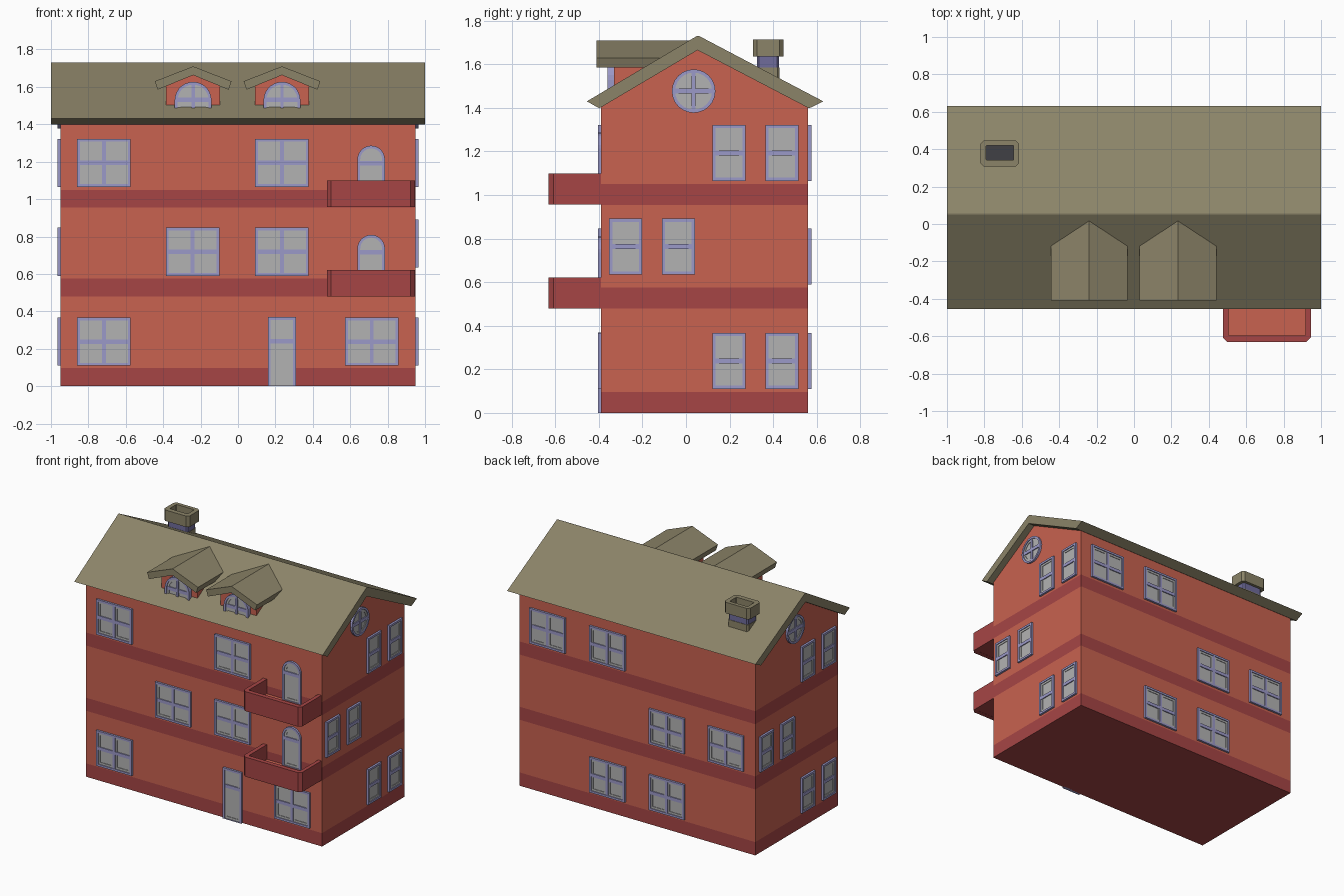
import bpy, bmesh, math
from mathutils import Matrix, Vector

if "Cube" in bpy.data.objects:
    bpy.data.objects.remove(bpy.data.objects["Cube"])


def material(name, rgb):
    m = bpy.data.materials.new(name)
    m.diffuse_color = (*rgb, 1)
    m.use_nodes = True
    m.node_tree.nodes["Principled BSDF"].inputs["Base Color"].default_value = m.diffuse_color
    return m


WALL = material("wall_red", (0.58, 0.122, 0.08))
BAND = material("band_red", (0.38, 0.06, 0.06))
ROOF = material("roof_olive", (0.26, 0.23, 0.14))
TRIM = material("trim_lavender", (0.33, 0.32, 0.58))
GLASS = material("pane_grey", (0.45, 0.45, 0.45))
DARK = material("flue_dark", (0.05, 0.05, 0.06))
MUNTIN = material("chimney_blue", (0.16, 0.15, 0.33))

UP = Matrix.Identity(4)                                # plan outline, extruded up
ACROSS = Matrix(((0, 0, 1, 0), (1, 0, 0, 0), (0, 1, 0, 0), (0, 0, 0, 1)))  # (y, z) along x
FRONT = Matrix.Rotation(math.pi / 2, 4, 'X')           # (x, z), extruded towards -y


def prism(bm, pts, lo, hi, mat=0):
    a, b = ([bm.verts.new((u, v, w)) for u, v in pts] for w in (lo, hi))
    n = len(pts)
    faces = [bm.faces.new(a[::-1]), bm.faces.new(b)]
    faces += [bm.faces.new((a[i], a[(i + 1) % n], b[(i + 1) % n], b[i])) for i in range(n)]
    for f in faces:
        f.material_index = mat


def ring(bm, outer, inner, lo, hi, mat=0):
    n = len(outer)
    loops = [[bm.verts.new((u, v, w)) for u, v in p]
             for p, w in ((outer, lo), (outer, hi), (inner, hi), (inner, lo))]
    for k in range(4):
        a, b = loops[k], loops[(k + 1) % 4]
        for i in range(n):
            j = (i + 1) % n
            bm.faces.new((a[i], a[j], b[j], b[i])).material_index = mat


def finish(bm, name, mats, matrix):
    bm.transform(matrix)
    bmesh.ops.recalc_face_normals(bm, faces=bm.faces[:])
    me = bpy.data.meshes.new(name)
    bm.to_mesh(me)
    bm.free()
    for m in mats:
        me.materials.append(m)
    ob = bpy.data.objects.new(name, me)
    bpy.context.collection.objects.link(ob)
    return ob


def solid(name, pts, lo, hi, mat, matrix):
    bm = bmesh.new()
    prism(bm, pts, lo, hi)
    return finish(bm, name, [mat], matrix)


def rect(u0, u1, v0, v1):
    return [(u0, v0), (u1, v0), (u1, v1), (u0, v1)]


def chamfered(u0, u1, v0, v1, c):
    return [(u0 + c, v0), (u1 - c, v0), (u1, v0 + c), (u1, v1 - c),
            (u1 - c, v1), (u0 + c, v1), (u0, v1 - c), (u0, v0 + c)]


def arc(cv, r, a0, a1, n):
    return [(r * math.cos(a0 + (a1 - a0) * i / n), cv + r * math.sin(a0 + (a1 - a0) * i / n))
            for i in range(n)]


def shape(kind, w, h, d, foot):
    r = w / 2 - d
    if kind == 'round':
        return arc(h / 2, r, 0, 2 * math.pi, 24)
    if kind == 'arch':
        return [(-r, foot), (r, foot)] + arc(h - w / 2, r, 0, math.pi, 14) + [(-r, h - w / 2)]
    return rect(-r, r, foot, h - d)


def window(name, kind, matrix, w, h, bar=None, post=0.0, door=False, depth=0.015):
    """Trim frame, grey sash and pane, glazing bars; origin at bottom centre."""
    bm = bmesh.new()
    t, s = 0.015, 0.03
    ft, fs = (0.004, 0.02) if door else (t, s)
    ring(bm, shape(kind, w, h, 0, 0), shape(kind, w, h, t, ft), -0.01, depth)
    prism(bm, shape(kind, w, h, t / 2, ft / 2), -0.01, depth - 0.010, 1)
    if kind == 'double':
        a = w / 2 - t
        for sgn in (-1, 1):
            u0, u1 = sorted((sgn * 0.008, sgn * a))
            ring(bm, rect(u0, u1, t, h - t), rect(u0 + 0.014, u1 - 0.014, s, h - s),
                 -0.01, depth - 0.006, 1)
    else:
        ring(bm, shape(kind, w, h, t, ft), shape(kind, w, h, s, fs), -0.01, depth - 0.006, 1)
    bar = h / 2 if bar is None else bar
    e = w / 2 - 0.008
    prism(bm, rect(-e, e, bar - 0.012, bar + 0.012), -0.01, depth - 0.003)
    if post:
        prism(bm, rect(-post / 2, post / 2, t / 2, h - t / 2), -0.01, depth - 0.002)
    return finish(bm, name, [TRIM, GLASS], matrix)


def on_wall(angle, x, y, z):
    return Matrix.Translation((x, y, z)) @ Matrix.Rotation(angle, 4, 'Z') @ FRONT


# Gabled body, banded by storey
bm = bmesh.new()
prism(bm, [(-0.39, 0), (0.56, 0), (0.56, 1.41), (0.053, 1.675), (-0.39, 1.413)], -0.95, 0.95)
bm.transform(ACROSS)
bands = [(-0.01, 0.097), (0.48, 0.575), (0.955, 1.05)]
for z in [z for b in bands for z in b if z > 0]:
    bmesh.ops.bisect_plane(bm, geom=bm.verts[:] + bm.edges[:] + bm.faces[:],
                           plane_co=(0, 0, z), plane_no=(0, 0, 1))
for f in bm.faces:
    z = f.calc_center_median().z
    f.material_index = int(any(a < z < b for a, b in bands))
finish(bm, "house_body", [WALL, BAND], UP)

# Main roof
solid("main_roof", [(-0.455, 1.43), (-0.398, 1.398), (0.053, 1.665), (0.565, 1.398),
                    (0.63, 1.43), (0.06, 1.73), (0.05, 1.73)], -1, 1, ROOF, ACROSS)

# Front and back double windows
R1, R2, R3, R2B = 0.11, 0.59, 1.065, 0.635
for i, (x, z) in enumerate([(-0.717, R3), (0.235, R3), (-0.243, R2), (0.235, R2),
                            (-0.717, R1), (0.715, R1)]):
    window(f"front_window_{i}", 'double', on_wall(0, x, -0.39, z), 0.286, 0.257, post=0.02)
for i, (x, z) in enumerate([(0.717, R3), (0.235, R3), (-0.243, R2), (-0.717, R2),
                            (0.235, R1), (-0.243, R1)]):
    window(f"back_window_{i}", 'double', on_wall(math.pi, x, 0.56, z), 0.286, 0.257, post=0.02)

# Side windows: left side is the right side turned about the house centre
near, far = (-0.2775, -0.035), (0.1975, 0.44)
for side, ang, ys, mid, x in (("right", math.pi / 2, (far, near, far), R2B, 0.95),
                              ("left", -math.pi / 2, (near, far, near), R2, -0.95)):
    for z, row in zip((R1, mid, R3), ys):
        for y in row:
            window(f"{side}_window", 'single', on_wall(ang, x, y, z), 0.152, 0.257)
    window(f"{side}_round_window", 'round',
           on_wall(ang, x, 0.035 if x > 0 else 0.11, 1.377), 0.2, 0.2, post=0.018)

# Front door
window("front_door", 'single', on_wall(0, 0.235, -0.39, 0), 0.15, 0.37, bar=0.24, door=True)

# Balconies with arched doors
for z in (0.48, 0.957):
    bm = bmesh.new()
    ring(bm, chamfered(0.475, 0.945, -0.63, -0.35, 0.022),
         chamfered(0.505, 0.918, -0.597, -0.37, 0.005), z, z + 0.142)
    prism(bm, rect(0.49, 0.93, -0.612, -0.36), z + 0.001, z + 0.03)
    prism(bm, rect(0.5, 0.922, -0.602, -0.365), z + 0.025, z + 0.036, 1)
    finish(bm, "balcony", [BAND, WALL], UP)
    window("balcony_door", 'arch', on_wall(0, 0.712, -0.39, z + 0.036), 0.147, 0.293,
           bar=0.2, door=True)

# Dormers
for x in (-0.24, 0.235):
    place = Matrix.Translation((x, 0, 0)) @ FRONT
    solid("dormer_wall", [(-0.145, 1.44), (0.145, 1.44), (0.145, 1.612), (0, 1.675),
                          (-0.145, 1.612)], 0.05, 0.33, WALL, place)
    solid("dormer_roof", [(-0.205, 1.63), (-0.19, 1.585), (0, 1.663), (0.19, 1.585),
                          (0.205, 1.63), (0, 1.71)], -0.03, 0.41, ROOF, place)
    window("dormer_window", 'arch', on_wall(0, x, -0.33, 1.455), 0.197, 0.172,
           bar=0.075, post=0.018, depth=0.03)

# Chimney: base, recessed collar, hollow cap
solid("chimney_base", chamfered(-0.8, -0.635, 0.322, 0.43, 0.01), 1.45, 1.585, ROOF, UP)
solid("chimney_collar", chamfered(-0.797, -0.638, 0.325, 0.427, 0.01), 1.58, 1.637, MUNTIN, UP)
bm = bmesh.new()
ring(bm, chamfered(-0.82, -0.615, 0.307, 0.447, 0.018),
     chamfered(-0.79, -0.645, 0.342, 0.42, 0.002), 1.635, 1.715)
finish(bm, "chimney_cap", [ROOF], UP)
solid("chimney_flue", rect(-0.792, -0.643, 0.34, 0.422), 1.63, 1.665, DARK, UP)
